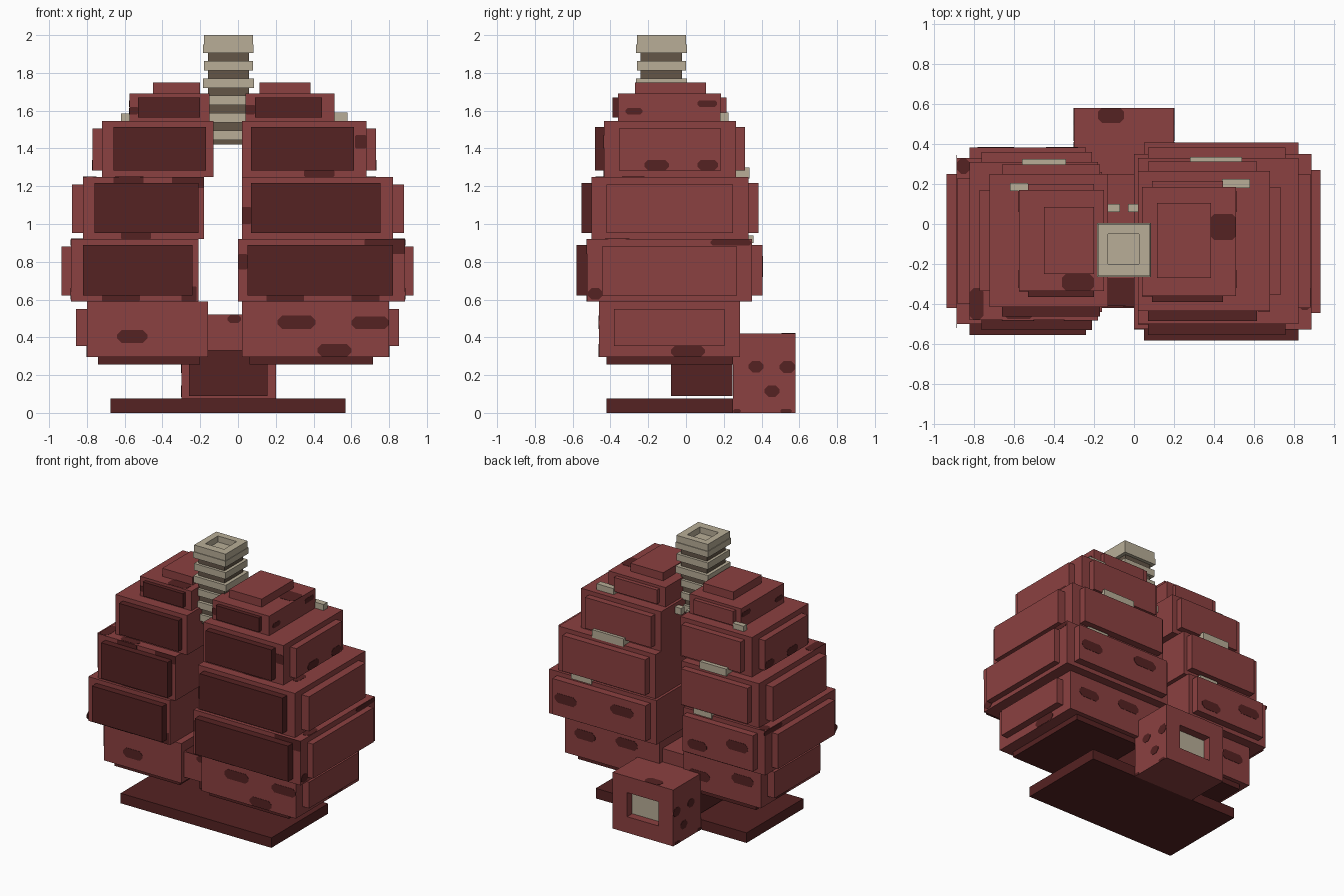
import bpy, bmesh
from mathutils import Vector


def material(name, rgb):
    m = bpy.data.materials.new(name)
    m.diffuse_color = (*rgb, 1)
    return m


RED = material("flesh red", (0.26, 0.052, 0.052))
DARK = material("dark maroon", (0.09, 0.016, 0.016))
CREAM = material("cartilage cream", (0.48, 0.42, 0.31))
BROWN = material("shadow brown", (0.125, 0.092, 0.064))


def finish(bm, name, *mats):
    me = bpy.data.meshes.new(name)
    bmesh.ops.recalc_face_normals(bm, faces=bm.faces)
    bm.to_mesh(me)
    bm.free()
    for m in mats:
        me.materials.append(m)
    ob = bpy.data.objects.new(name, me)
    bpy.context.collection.objects.link(ob)
    return ob


def box_mesh(x, y, z):
    bm = bmesh.new()
    bmesh.ops.create_cube(bm, size=1)
    for v in bm.verts:
        v.co = Vector((r[0] if c < 0 else r[1]) for c, r in zip(v.co, (x, y, z)))
    return bm


def box(name, mat, x, y, z):
    return finish(box_mesh(x, y, z), name, mat)


def recessed_box(name, x, y, z, axis, u, v, depth, wall, floor):
    """Box whose positive face on the axis has a rectangular hole."""
    bm = box_mesh(x, y, z)
    f = max(bm.faces, key=lambda f: f.calc_center_median()[axis])
    a, b = [i for i in range(3) if i != axis]
    bmesh.ops.inset_individual(bm, faces=[f], thickness=0.02)
    c = f.calc_center_median()
    for p in f.verts:
        p.co[a], p.co[b] = u[p.co[a] > c[a]], v[p.co[b] > c[b]]
    g = bmesh.ops.extrude_discrete_faces(bm, faces=[f])["faces"][0]
    for p in g.verts:
        p.co[axis] -= depth
    g.material_index = 1
    return finish(bm, name, wall, floor)


def spot(name, axis, side, level, u, v, cut=0.03):
    """Thin chamfered plate lying on a flat face."""
    cut = min(cut, (u[1] - u[0]) * 0.35, (v[1] - v[0]) * 0.35)
    (a, b), (c, d) = u, v
    outline = [(a + cut, c), (b - cut, c), (b, c + cut), (b, d - cut),
               (b - cut, d), (a + cut, d), (a, d - cut), (a, c + cut)]
    bm = bmesh.new()
    verts = []
    for p, q in outline:
        co = [p, q]
        co.insert(axis, level - side * 0.001)
        verts.append(bm.verts.new(co))
    f = bm.faces.new(verts)
    g = bmesh.ops.extrude_face_region(bm, geom=[f])["geom"]
    for p in g:
        if isinstance(p, bmesh.types.BMVert):
            p.co[axis] += side * 0.003
    finish(bm, name, DARK)


# Lung tiers: inner x, outer x, front y, back y, bottom z, top z,
# then panel inner x, panel outer x, panel thickness, side plate thickness
right = [
    (0.02, 0.80, -0.46, 0.285, 0.295, 0.59, 0, 0, 0, 0.053),
    (0.00, 0.885, -0.525, 0.35, 0.59, 0.92, 0.05, 0.82, 0.056, 0.045),
    (0.02, 0.82, -0.50, 0.33, 0.92, 1.25, 0.07, 0.755, 0.053, 0.06),
    (0.02, 0.68, -0.435, 0.265, 1.25, 1.545, 0.07, 0.615, 0.048, 0.05),
    (0.04, 0.51, -0.36, 0.185, 1.545, 1.69, 0.09, 0.445, 0.03, 0),
    (0.115, 0.385, -0.27, 0.105, 1.69, 1.75, 0, 0, 0, 0)]
left = [
    (-0.16, -0.80, -0.44, 0.26, 0.295, 0.59, 0, 0, 0, 0.057),
    (-0.21, -0.885, -0.50, 0.33, 0.59, 0.92, -0.24, -0.82, 0.053, 0.05),
    (-0.18, -0.82, -0.48, 0.31, 0.92, 1.25, -0.21, -0.76, 0.05, 0.06),
    (-0.13, -0.72, -0.415, 0.25, 1.25, 1.545, -0.17, -0.66, 0.047, 0.05),
    (-0.15, -0.575, -0.335, 0.17, 1.545, 1.69, -0.20, -0.53, 0.03, 0),
    (-0.20, -0.45, -0.25, 0.085, 1.69, 1.75, 0, 0, 0, 0)]

for side, tiers in (("right", right), ("left", left)):
    for i, (xi, xo, y0, y1, z0, z1, pi, po, pt, st) in enumerate(tiers, 1):
        s = 1 if xo > 0 else -1
        tag = f"{side}_tier_{i}"
        box(tag, RED, sorted((xi, xo)), (y0, y1), (z0, z1))
        m = 0.02 if i == 5 else 0.032
        if pt:
            px, pz = sorted((pi, po)), (z0 + m, z1 - m)
            box(tag + "_front_panel", DARK, px, (y0 - pt, y0 + 0.01), pz)
            box(tag + "_back_panel", RED, px, (y1 - 0.01, y1 + pt), pz)
        if st:
            e = 0.06 if i == 1 else m
            box(tag + "_side_plate", RED, sorted((xo - 0.01 * s, xo + st * s)),
                (y0 + 0.08, y1 - 0.08), (z0 + e, z1 - 0.04))

box("right_underside", DARK, (0.06, 0.715), (-0.42, 0.25), (0.255, 0.31))
box("left_underside", DARK, (-0.74, -0.20), (-0.40, 0.23), (0.255, 0.31))

# Base, stalk, bridge and rear block with an open socket
box("base_plate", DARK, (-0.675, 0.57), (-0.42, 0.25), (0, 0.075))
box("stalk", DARK, (-0.26, 0.155), (-0.08, 0.245), (0.09, 0.33))
box("bridge", RED, (-0.17, 0.03), (-0.41, 0.25), (0.33, 0.52))
recessed_box("rear_block", (-0.30, 0.20), (0.25, 0.58), (0, 0.42), 1,
             (-0.18, 0.08), (0.12, 0.30), 0.06, RED, CREAM)

# Ringed windpipe with a hollow top
box("windpipe_core", BROWN, (-0.16, 0.057), (-0.24, -0.02), (1.42, 1.92))
recessed_box("windpipe_rim", (-0.18, 0.08), (-0.26, 0.0), (1.95, 2.0), 2,
             (-0.13, 0.025), (-0.20, -0.05), 0.045, CREAM, CREAM)
box("windpipe_collar", CREAM, (-0.185, 0.083), (-0.265, 0.005), (1.905, 1.95))
for i in range(5):
    z = 1.812 - 0.0915 * i
    k = 0.004 * (i % 2)
    box(f"windpipe_ring_{i + 1}", CREAM, (-0.18 - k, 0.08 + k),
        (-0.26 - k, k), (z, z + 0.05))

# Small cartilage pieces on the rear ledges
for i, b in enumerate([
        ((-0.62, -0.53), (0.165, 0.205), (1.54, 1.585)),
        ((0.44, 0.58), (0.18, 0.225), (1.54, 1.59)),
        ((-0.56, -0.34), (0.24, 0.325), (1.24, 1.295)),
        ((0.28, 0.54), (0.25, 0.335), (1.24, 1.30)),
        ((-0.45, -0.30), (0.30, 0.34), (0.90, 0.94)),
        ((0.53, 0.70), (0.32, 0.358), (0.90, 0.94)),
        ((-0.14, -0.07), (0.06, 0.10), (1.47, 1.52)),
        ((-0.03, 0.03), (0.06, 0.10), (1.47, 1.52))], 1):
    box(f"cartilage_{i}", CREAM, *b)

# Round spots on the fronts
for u, v in (((-0.64, -0.48), (0.37, 0.44)), ((0.21, 0.41), (0.445, 0.515)),
             ((0.60, 0.80), (0.445, 0.51)), ((0.42, 0.60), (0.297, 0.365))):
    spot("front_spot", 1, -1, -0.46 if u[0] > 0 else -0.44, u, v)
spot("bridge_spot", 1, -1, -0.41, (-0.055, 0.015), (0.475, 0.52))

# Edge patches around the front panels
for i, u, v in ((1, (0, 0.05), (0.76, 0.84)), (1, (0.67, 0.885), (0.84, 0.92)),
                (1, (0.15, 0.35), (0.59, 0.625)), (1, (0.60, 0.75), (0.59, 0.625)),
                (2, (0.02, 0.07), (1.0, 1.09)), (3, (0.35, 0.51), (1.25, 1.285)),
                (3, (0.62, 0.68), (1.40, 1.47)), (4, (0.04, 0.09), (1.58, 1.63))):
    spot("front_patch", 1, -1, right[i][2], u, v, 0.005)
for i, u, v in ((1, (-0.72, -0.52), (0.59, 0.625)), (1, (-0.30, -0.22), (0.59, 0.67)),
                (2, (-0.66, -0.50), (1.215, 1.25)), (2, (-0.35, -0.18), (1.19, 1.25)),
                (2, (-0.62, -0.46), (0.92, 0.955)), (4, (-0.575, -0.53), (1.58, 1.62))):
    spot("front_patch", 1, -1, left[i][2], u, v, 0.005)

# Spots on both outer sides
for s, tiers in ((1, right), (-1, left)):
    for i, on_plate, u, v in (
            (0, 0, (-0.08, 0.10), (0.297, 0.355)), (1, 0, (0.13, 0.345), (0.885, 0.918)),
            (1, 0, (-0.52, -0.44), (0.60, 0.66)), (3, 1, (-0.22, -0.09), (1.283, 1.34)),
            (3, 1, (0.06, 0.17), (1.283, 1.34)), (4, 0, (-0.32, -0.23), (1.58, 1.615)),
            (4, 0, (0.06, 0.165), (1.62, 1.655))):
        t = tiers[i]
        spot("side_spot", 0, s, t[1] + s * t[9] * on_plate, u, v)
    x = 0.20 if s > 0 else -0.30
    for u, v in (((0.33, 0.41), (0.215, 0.275)), ((0.415, 0.495), (0.085, 0.145)),
                 ((0.495, 0.58), (0.21, 0.275)), ((0.50, 0.56), (0, 0.02)),
                 ((0.25, 0.29), (0, 0.02))):
        spot("rear_block_spot", 0, s, x, u, v)

# Spots on the backs
for y, spots in ((right[0][3], (((0.55, 0.72), (0.43, 0.50)), ((0.20, 0.38), (0.46, 0.53)))),
                 (left[0][3], (((-0.38, -0.20), (0.37, 0.44)), ((-0.74, -0.56), (0.43, 0.50)))),
                 (right[1][3] + 0.056, (((0.62, 0.80), (0.72, 0.79)), ((0.15, 0.34), (0.76, 0.83)))),
                 (left[1][3] + 0.053, (((-0.44, -0.28), (0.66, 0.73)), ((-0.78, -0.60), (0.74, 0.81))))):
    for u, v in spots:
        spot("back_spot", 1, 1, y, u, v)

# Patches on the upward ledges
for z, u, v in ((0.42, (-0.18, -0.05), (0.505, 0.58)), (0.52, (-0.16, 0.02), (-0.41, -0.27)),
                (1.69, (0.38, 0.51), (-0.08, 0.05)), (1.69, (-0.36, -0.20), (-0.333, -0.25)),
                (1.25, (0.68, 0.73), (-0.34, -0.22)), (1.25, (-0.65, -0.50), (-0.475, -0.415)),
                (0.92, (-0.883, -0.82), (0.25, 0.328)), (1.25, (-0.82, -0.75), (-0.478, -0.32)),
                (0.92, (0.82, 0.883), (-0.43, -0.30))):
    spot("ledge_patch", 2, 1, z, u, v, 0.02)
